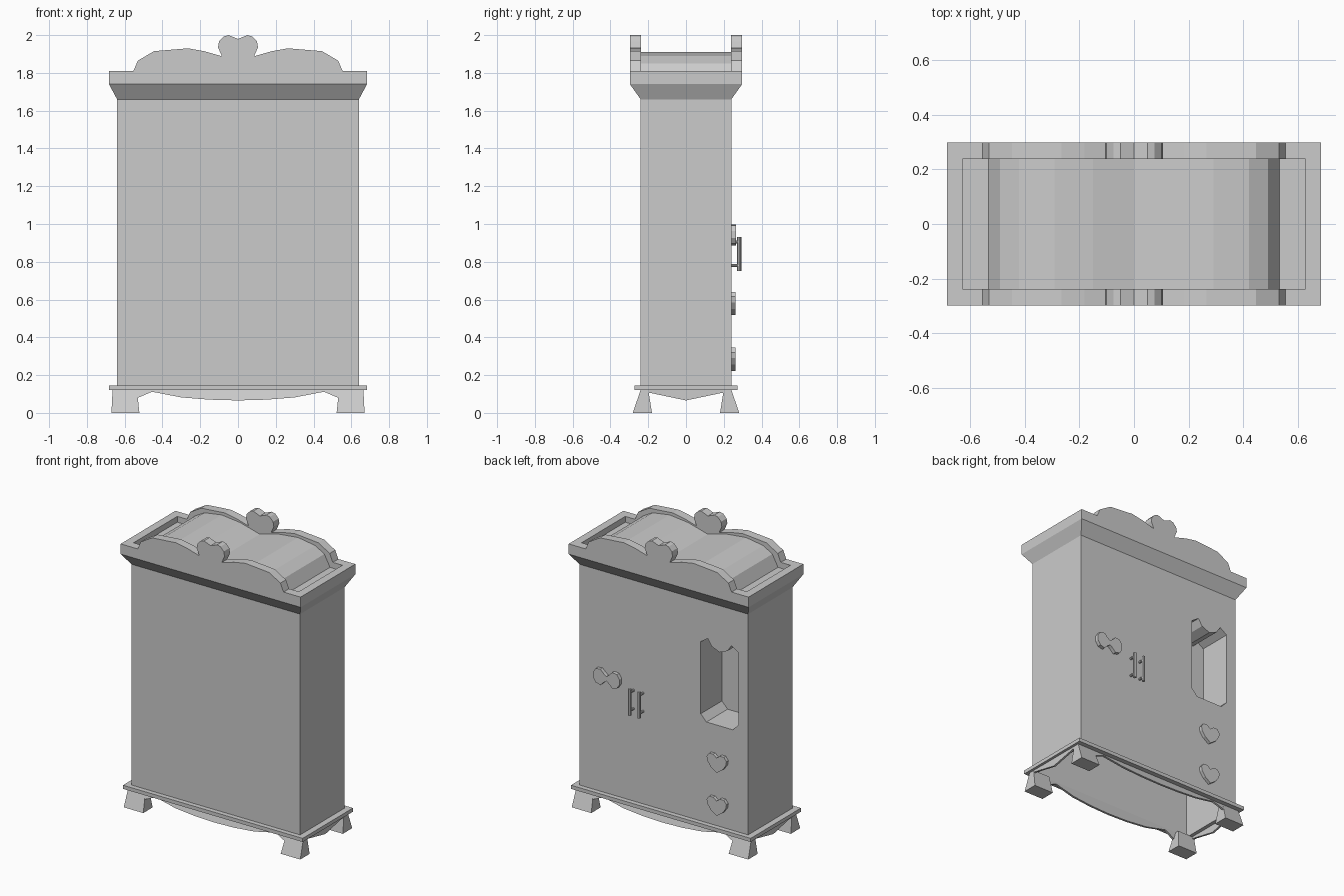
import bpy, bmesh
from mathutils import Matrix

if "Cube" in bpy.data.objects:
    bpy.data.objects.remove(bpy.data.objects["Cube"], do_unlink=True)

GREY = (0.6, 0.6, 0.6, 1)
paint = bpy.data.materials.new("plain_grey")
paint.use_nodes = True
paint.diffuse_color = GREY
paint.node_tree.nodes["Principled BSDF"].inputs["Base Color"].default_value = GREY


def finish(name, bm):
    bmesh.ops.recalc_face_normals(bm, faces=bm.faces)
    mesh = bpy.data.meshes.new(name)
    bm.to_mesh(mesh)
    bm.free()
    mesh.materials.append(paint)
    ob = bpy.data.objects.new(name, mesh)
    bpy.context.collection.objects.link(ob)
    return ob


def mirrored(half, cx=0, cz=0):
    other = [(-x, z) for x, z in reversed(half) if x > 0]
    return [(cx + x, cz + z) for x, z in half + other]


def prism_mesh(pts, y0, y1):
    bm = bmesh.new()
    rings = [[bm.verts.new((x, y, z)) for x, z in pts] for y in (y0, y1)]
    for ring in rings:
        bm.faces.new(ring)
    for i in range(len(pts)):
        j = (i + 1) % len(pts)
        bm.faces.new((rings[0][i], rings[0][j], rings[1][j], rings[1][i]))
    return bm


def prism(name, pts, y0, y1):
    return finish(name, prism_mesh(pts, y0, y1))


def loft_mesh(rects):
    """Stack of rectangles (x0, x1, y0, y1, z), closed at both ends."""
    bm = bmesh.new()
    rings = [[bm.verts.new(p) for p in ((a, c, z), (b, c, z), (b, d, z), (a, d, z))]
             for a, b, c, d, z in rects]
    bm.faces.new(rings[0])
    bm.faces.new(rings[-1])
    for low, high in zip(rings, rings[1:]):
        for i in range(4):
            j = (i + 1) % 4
            bm.faces.new((low[i], low[j], high[j], high[i]))
    return bm


def box(name, hx, hy, z0, z1):
    return finish(name, loft_mesh([(-hx, hx, -hy, hy, z) for z in (z0, z1)]))


def cut(ob, cutter):
    mod = ob.modifiers.new("cut", "BOOLEAN")
    mod.operation, mod.solver, mod.object = "DIFFERENCE", "EXACT", cutter
    bpy.context.view_layer.update()
    bpy.context.view_layer.objects.active = ob
    bpy.ops.object.modifier_apply(modifier=mod.name)
    bpy.data.objects.remove(cutter, do_unlink=True)


# Hollow cabinet, open below, with a shaped window in the back
window = mirrored([(0, 1.34), (.06, 1.365), (.09, 1.41), (.143, 1.375),
                   (.143, .88), (.1, .835)], cx=-.423)
body = box("cabinet_body", .64, .24, .14, 1.67)
cut(body, box("cavity", .625, .225, .1, 1.65))
cut(body, prism("window_cutter", window, .15, .3))

# Recess behind the window
bm = prism_mesh(window, .01, .235)
bmesh.ops.delete(bm, geom=[f for f in bm.faces if f.calc_center_median().y > .23],
                 context="FACES_ONLY")
recess = finish("window_recess", bm)
wall = recess.modifiers.new("wall", "SOLIDIFY")
wall.thickness, wall.offset = .006, 1

# Flared cornice with a sunken tray on top
finish("cornice", loft_mesh([
    (-x, x, -y, y, z) for x, y, z in
    [(.64, .24, 1.66), (.683, .297, 1.74), (.683, .297, 1.81),
     (.627, .237, 1.81), (.627, .237, 1.77)]]))

# Double-humped roof and the crests at front and back
roof = mirrored([(0, 1.855), (.15, 1.895), (.29, 1.91), (.42, 1.89),
                 (.49, 1.85), (.535, 1.765)])
prism("roof", roof, -.238, .238)
crest = mirrored([(0, 1.98), (.05, 2), (.075, 1.993), (.1, 1.967), (.106, 1.936),
                  (.085, 1.888), (.18, 1.915), (.265, 1.93), (.445, 1.915),
                  (.53, 1.865), (.556, 1.805)])
prism("front_crest", crest, -.297, -.237)
prism("back_crest", crest, .237, .297)

# Base moulding as an open frame
base = box("base_moulding", .682, .273, .12, .145)
cut(base, box("base_opening", .625, .225, .1, .2))

# Flared feet and shaped skirts
skirt = mirrored([(0, .066), (.15, .07), (.3, .082), (.455, .112),
                  (.53, .08), (.56, .08), (.56, .122)])
for sy, end in ((-1, "front"), (1, "back")):
    bm = prism_mesh(skirt, sy * .24, sy * .225)
    for v in bm.verts:
        v.co.y += sy * .04 * (1 - v.co.z / .12)
    finish(end + "_skirt", bm)
    for sx, side in ((-1, "right"), (1, "left")):
        bm = loft_mesh([(.522, .67, .18, .282, 0), (.535, .664, .2, .24, .122)])
        bmesh.ops.scale(bm, vec=(sx, sy, 1), verts=bm.verts)
        finish(f"{end}_{side}_foot", bm)
side_skirt = mirrored([(0, .066), (.19, .106), (.21, .106), (.21, .122)])
for sx, side in ((-1, "right"), (1, "left")):
    bm = prism_mesh(side_skirt, sx * .65, sx * .664)
    for v in bm.verts:
        v.co.x, v.co.y = v.co.y, v.co.x
    finish(side + "_skirt", bm)

# Hearts and bow on the back
heart = [(0, .04), (.025, .06), (.055, .06), (.075, .035), (.07, .005), (.045, -.03), (0, -.062)]
for name, z in (("upper_heart", .58), ("lower_heart", .285)):
    prism(name, mirrored(heart, -.415, z), .235, .262)
bow = [(0, .015), (.02, .03), (.045, .055), (.08, .05), (.1, .02),
       (.1, -.015), (.08, -.045), (.045, -.055), (.02, -.03), (0, -.015)]
prism("bow", mirrored(bow, .42, .942), .235, .265)

# Pair of bar handles, each on two posts
for name, x in (("left_handle", .23), ("right_handle", .158)):
    bm = bmesh.new()
    bmesh.ops.create_cone(bm, cap_ends=True, segments=8, radius1=.011, radius2=.011,
                          depth=.18, matrix=Matrix.Translation((x, .282, .84)))
    for z in (.78, .905):
        bmesh.ops.create_cone(bm, cap_ends=True, segments=8, radius1=.008, radius2=.008, depth=.05,
                              matrix=Matrix.Translation((x, .257, z)) @ Matrix.Rotation(1.5708, 4, "X"))
    finish(name, bm)
